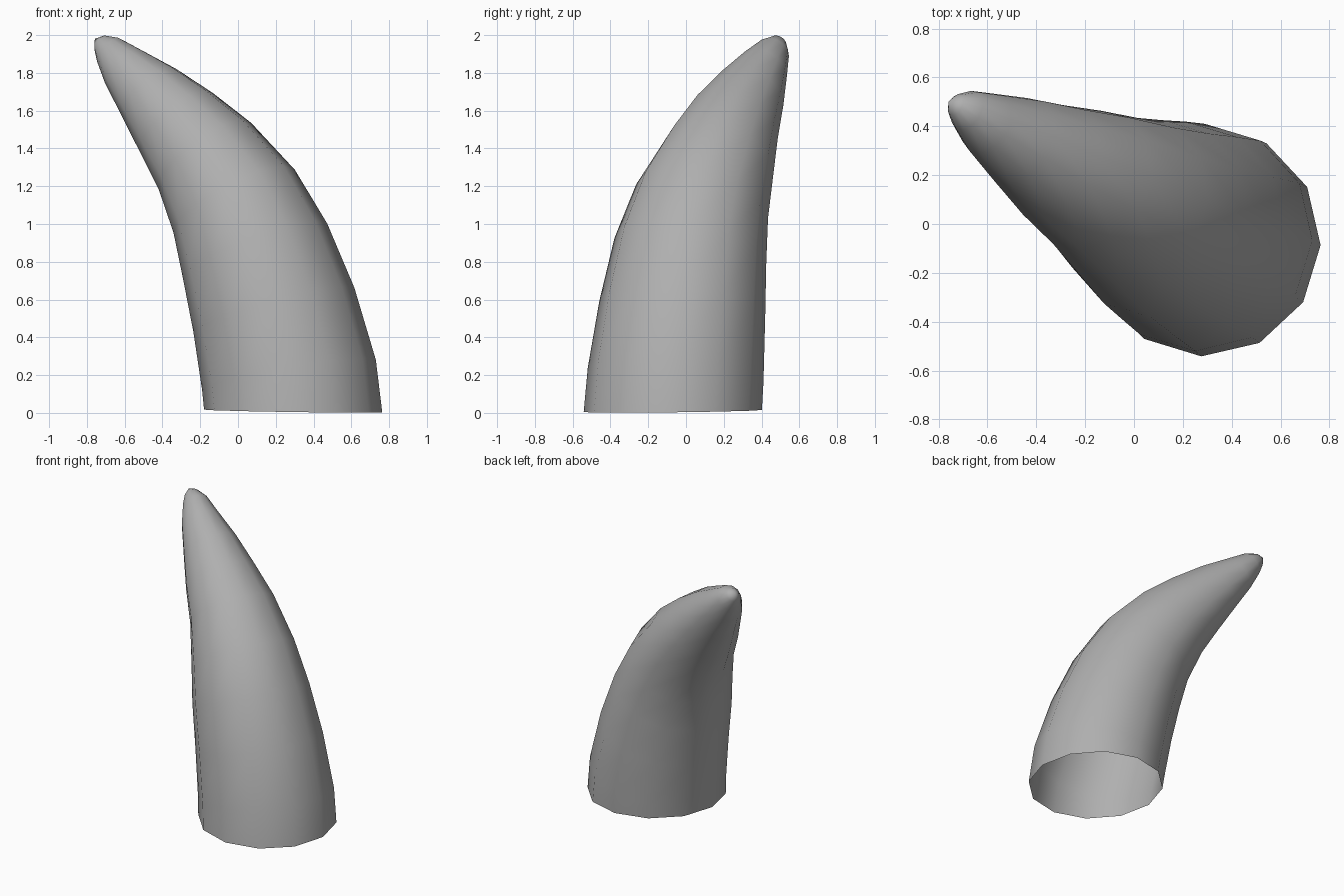
import bpy, bmesh
from math import cos, sin, radians
from mathutils import Vector

if "Cube" in bpy.data.objects:
    bpy.data.objects.remove(bpy.data.objects["Cube"])

# Horn centreline and radius: x, y, z, r
rings = [
    (0.292, -0.07, 0.01, 0.472), (0.27, -0.055, 0.20, 0.467),
    (0.19, -0.02, 0.545, 0.442), (0.09, 0.023, 0.86, 0.408),
    (-0.02, 0.085, 1.12, 0.362), (-0.175, 0.177, 1.36, 0.302),
    (-0.325, 0.252, 1.535, 0.25), (-0.47, 0.338, 1.695, 0.192),
    (-0.603, 0.412, 1.83, 0.133), (-0.683, 0.465, 1.92, 0.087),
    (-0.73, 0.488, 1.96, 0.047),
]
tip = Vector((-0.758, 0.502, 1.98))
SIDES = 12

centres = [Vector(r[:3]) for r in rings] + [tip]
bm = bmesh.new()
loops = []
for i, ring in enumerate(rings):
    # Each ring is square to the path; the base stays almost level
    if i == 0:
        direction = Vector((0.015, -0.012, 1))
    else:
        direction = (centres[i + 1] - centres[i]).normalized() + (centres[i] - centres[i - 1]).normalized()
    turn = Vector((0, 0, 1)).rotation_difference(direction)
    loop = []
    for k in range(SIDES):
        a = radians(-2 + 360 * k / SIDES)
        loop.append(bm.verts.new(centres[i] + turn @ Vector((cos(a), sin(a), 0)) * ring[3]))
    loops.append(loop)

# Skin between rings, leaving the base open
for a, b in zip(loops, loops[1:]):
    for k in range(SIDES):
        n = (k + 1) % SIDES
        bm.faces.new((a[k], a[n], b[n], b[k]))

# Pointed cap
top = bm.verts.new(tip)
for k in range(SIDES):
    bm.faces.new((loops[-1][k], loops[-1][(k + 1) % SIDES], top))
for f in bm.faces:
    f.smooth = True

mesh = bpy.data.meshes.new("horn")
bm.to_mesh(mesh)
bm.free()
horn = bpy.data.objects.new("horn", mesh)
bpy.context.collection.objects.link(horn)

# Darker grey surface
grey = bpy.data.materials.new("dark_grey")
grey.diffuse_color = (0.43, 0.43, 0.43, 1)
grey.use_nodes = True
grey.node_tree.nodes["Principled BSDF"].inputs["Base Color"].default_value = grey.diffuse_color
mesh.materials.append(grey)
